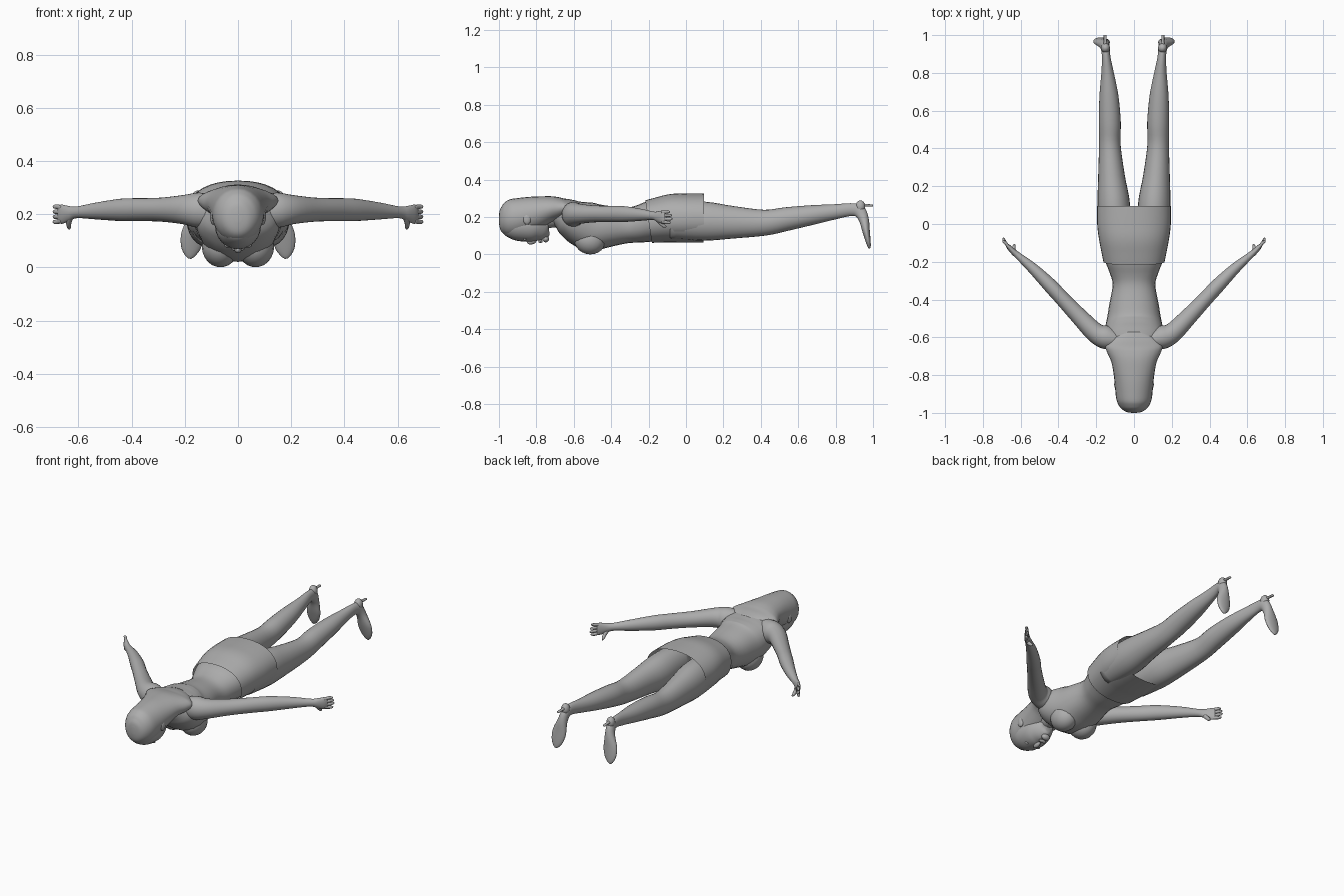
import bpy, bmesh, math
from mathutils import Vector, Matrix

grey = bpy.data.materials.new("plain grey")
grey.diffuse_color = (0.42, 0.42, 0.42, 1)


def finish(name, bm):
    bmesh.ops.recalc_face_normals(bm, faces=bm.faces)
    me = bpy.data.meshes.new(name)
    bm.to_mesh(me)
    bm.free()
    for p in me.polygons:
        p.use_smooth = True
    ob = bpy.data.objects.new(name, me)
    me.materials.append(grey)
    bpy.context.collection.objects.link(ob)
    return ob


def smooth_path(pts, steps):
    """Catmull-Rom interpolation of section tuples."""
    out = []
    v = [Vector(p) for p in pts]
    for i in range(len(v) - 1):
        a, b, c, d = v[max(i - 1, 0)], v[i], v[i + 1], v[min(i + 2, len(v) - 1)]
        for k in range(steps):
            t = k / steps
            out.append(0.5 * (2 * b + (c - a) * t + (2 * a - 5 * b + 4 * c - d) * t * t
                              + (3 * b - a - 3 * c + d) * t ** 3))
    return out + [v[-1]]


def loft(name, sections, side=None, n=24, steps=4, power=2.0, caps=(True, True), sx=1):
    """Sections are (x, y, z, half width, half height) along a path."""
    secs = smooth_path([(s[0] * sx,) + tuple(s[1:]) for s in sections], steps)
    bm = bmesh.new()
    rings = []
    for i, s in enumerate(secs):
        c = Vector(s[:3])
        t = (Vector(secs[min(i + 1, len(secs) - 1)][:3]) - Vector(secs[max(i - 1, 0)][:3])).normalized()
        u = Vector(side) if side else t.cross(Vector((0, 0, 1)))
        u = (u - t * u.dot(t)).normalized()
        w = u.cross(t)
        ring = []
        for k in range(n):
            a = 2 * math.pi * k / n
            ca, sa = math.cos(a), math.sin(a)
            p = 2 / power
            ring.append(bm.verts.new(c + u * s[3] * math.copysign(abs(ca) ** p, ca)
                                     + w * s[4] * math.copysign(abs(sa) ** p, sa)))
        rings.append(ring)
    for r, q in zip(rings, rings[1:]):
        for k in range(n):
            bm.faces.new((r[k], r[(k + 1) % n], q[(k + 1) % n], q[k]))
    for on, r in zip(caps, (rings[0], rings[-1])):
        if on:
            bm.faces.new(r)
    return finish(name, bm)


def body(name, rows, **kw):
    """Centred loft along y from (y, z, half width, half height)."""
    return loft(name, [(0,) + r for r in rows], side=(1, 0, 0), **kw)


def ball(name, loc, r, tilt=0):
    bm = bmesh.new()
    m = Matrix.Translation(loc) @ Matrix.Rotation(tilt, 4, 'X') @ Matrix.Diagonal((*r, 1))
    bmesh.ops.create_uvsphere(bm, u_segments=20, v_segments=12, radius=1, matrix=m)
    return finish(name, bm)


# Torso and neck
body("torso", [(-.70, .225, .07, .055), (-.655, .21, .13, .085), (-.61, .188, .158, .105),
               (-.56, .165, .155, .122), (-.5, .148, .143, .128), (-.42, .15, .13, .112),
               (-.32, .155, .113, .095), (-.25, .163, .132, .1), (-.18, .178, .158, .11),
               (-.1, .19, .17, .115)], power=2.2)
body("neck", [(-.84, .19, .06, .06), (-.76, .195, .055, .058), (-.7, .205, .06, .06),
              (-.62, .21, .09, .07)])

# Skirt, open at the hem
skirt = body("skirt", [(-.2, .176, .162, .115), (-.14, .185, .174, .122), (-.07, .194, .187, .13),
                       (0, .195, .195, .131), (.095, .195, .196, .131)],
             power=2.25, n=36, caps=(False, False))

# Head with face details on the underside
body("head", [(-.975, .165, .035, .04), (-.955, .162, .062, .065), (-.91, .16, .083, .084),
              (-.85, .156, .086, .088), (-.8, .15, .077, .082), (-.76, .137, .055, .066),
              (-.74, .13, .036, .046), (-.732, .13, .015, .02)])
ball("nose", (0, -.825, .07), (.014, .026, .016), .25)
ball("lips", (0, -.778, .07), (.025, .011, .009))
ball("chin", (0, -.75, .083), (.026, .018, .018))

# Hair sweeping from the crown onto the upper back
body("hair", [(-1.0, .19, .012, .02), (-.993, .19, .045, .055), (-.97, .19, .074, .085),
              (-.93, .193, .093, .102), (-.87, .205, .1, .1), (-.8, .222, .107, .09),
              (-.73, .24, .12, .073), (-.68, .246, .142, .062), (-.645, .252, .15, .05),
              (-.61, .262, .115, .034), (-.57, .272, .05, .012)])

for sx, s in ((1, "right"), (-1, "left")):
    ball(s + "_breast", (.066 * sx, -.515, .078), (.07, .085, .077), -.25)
    ball(s + "_eye", (.036 * sx, -.862, .082), (.016, .009, .008))
    ball(s + "_ear", (.093 * sx, -.85, .19), (.012, .022, .03))

    # Leg running through the ankle into the pointed foot
    loft(s + "_leg", [(.1, -.08, .185, .08, .1), (.107, .1, .178, .086, .104),
                      (.119, .25, .172, .071, .087), (.128, .42, .17, .057, .069),
                      (.128, .54, .19, .058, .063), (.133, .68, .212, .05, .052),
                      (.14, .8, .229, .033, .04), (.147, .88, .24, .023, .034),
                      (.151, .925, .232, .023, .034), (.158, .95, .19, .028, .027),
                      (.17, .963, .125, .043, .02), (.177, .973, .075, .037, .014),
                      (.18, .979, .045, .02, .009), (.181, .981, .033, .006, .004)],
         side=(1, 0, 0), sx=sx)
    ball(s + "_heel", (.151 * sx, .932, .256), (.024, .026, .033))
    loft(s + "_heel_spike", [(.151, .92, .268, .014, .012), (.152, .96, .264, .009, .007),
                             (.153, 1.0, .262, .008, .006)], sx=sx, n=10)

    # Arm swept outwards and back
    loft(s + "_arm", [(.09, -.615, .21, .05, .06), (.15, -.6, .215, .062, .066),
                      (.205, -.575, .217, .053, .055), (.29, -.49, .217, .045, .045),
                      (.38, -.395, .217, .039, .043), (.44, -.33, .216, .038, .042),
                      (.53, -.24, .212, .029, .032), (.605, -.175, .207, .019, .022),
                      (.635, -.15, .203, .016, .028), (.66, -.125, .2, .013, .036),
                      (.672, -.11, .2, .009, .034)], sx=sx)

    # Fingers stacked in height, thumb on the inner side
    for i, (z, tip) in enumerate(((.228, -.085), (.209, -.075), (.19, -.072), (.171, -.082))):
        z0 = .2 + (z - .2) * .85
        loft(f"{s}_finger_{i + 1}", [(.662, -.125, z0, .009, .009), (.68, -.1, z, .008, .009),
                                     (.69, tip - .008, z, .007, .007), (.69, tip, z, .003, .003)],
             sx=sx, n=10)
    loft(s + "_thumb", [(.63, -.155, .192, .012, .013), (.636, -.135, .168, .01, .011),
                        (.635, -.118, .152, .008, .009), (.632, -.106, .148, .003, .004)],
         sx=sx, n=10)
